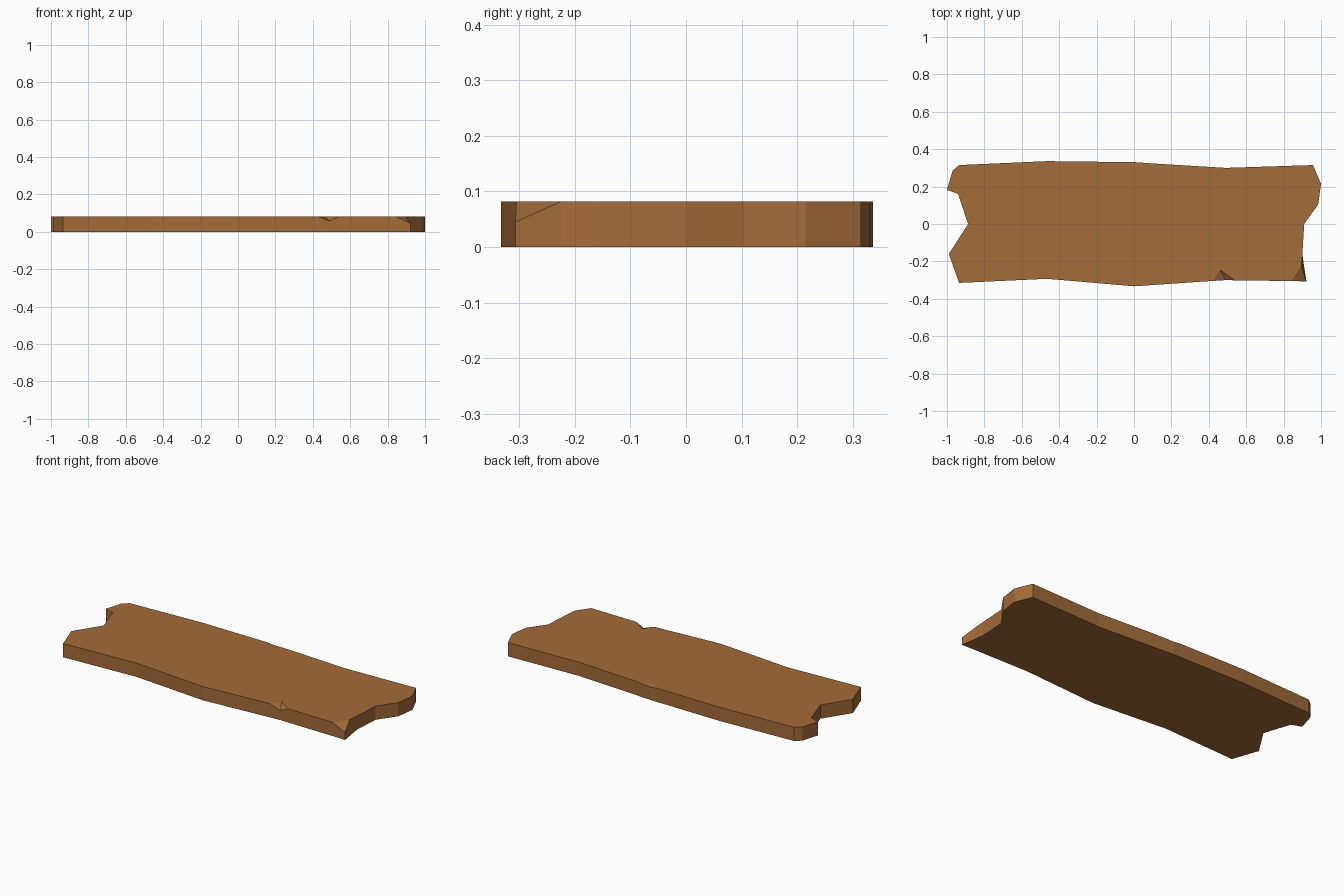
import bpy, bmesh

if "Cube" in bpy.data.objects:
    bpy.data.objects.remove(bpy.data.objects["Cube"])

H = 0.082  # plank thickness

# Outline, counter-clockwise from above: x, y, and for chips a lowered top height
outline = [
    (-0.935, -0.315), (-0.465, -0.293), (0.0, -0.333),
    (0.425, -0.304), (0.49, -0.300, 0.058), (0.54, -0.301),   # front edge chip
    (0.84, -0.305), (0.922, -0.307, 0.045), (0.895, -0.225),  # broken corner
    (0.90, -0.16), (0.91, 0.0), (0.985, 0.105), (1.0, 0.215), (0.957, 0.315),
    (0.49, 0.300), (0.11, 0.323), (0.0, 0.331, 0.077), (-0.04, 0.331),  # back chip
    (-0.465, 0.336), (-0.935, 0.315), (-0.97, 0.285), (-1.0, 0.183),
    (-0.94, 0.16), (-0.887, 0.0), (-0.99, -0.16),
]
chip_apex = {4: (0.46, -0.245), 16: (0.03, 0.285)}  # inner point of each edge chip
bottom_shift = {8: 0.014}                           # corner is only broken at the top

bm = bmesh.new()
n = len(outline)
bottom = [bm.verts.new((p[0] + bottom_shift.get(i, 0), p[1], 0))
          for i, p in enumerate(outline)]
top = [bm.verts.new((p[0], p[1], p[2] if len(p) > 2 else H)) for p in outline]

# Underside and side walls
bm.faces.new(bottom[::-1])
for i in range(n):
    j = (i + 1) % n
    bm.faces.new((bottom[i], bottom[j], top[j], top[i]))

# Top face, stepping around the chips, with sloped chip faces
surface = []
for i, p in enumerate(outline):
    if len(p) == 2:
        surface.append(top[i])
        continue
    if i in chip_apex:
        apex = bm.verts.new((*chip_apex[i], H))
        surface.append(apex)
        bm.faces.new((top[i - 1], top[i], apex))
        bm.faces.new((top[i], top[i + 1], apex))
    else:
        bm.faces.new((top[i - 1], top[i], top[i + 1]))
bm.faces.new(surface)
bmesh.ops.triangulate(bm, faces=[f for f in bm.faces if len(f.verts) > 4])
bmesh.ops.recalc_face_normals(bm, faces=bm.faces)

mesh = bpy.data.meshes.new("plank")
bm.to_mesh(mesh)
bm.free()
wood = bpy.data.materials.new("brown_wood")
wood.diffuse_color = (0.37, 0.15, 0.042, 1)
wood.use_nodes = True
wood.node_tree.nodes["Principled BSDF"].inputs["Base Color"].default_value = wood.diffuse_color
mesh.materials.append(wood)
bpy.context.collection.objects.link(bpy.data.objects.new("plank", mesh))
